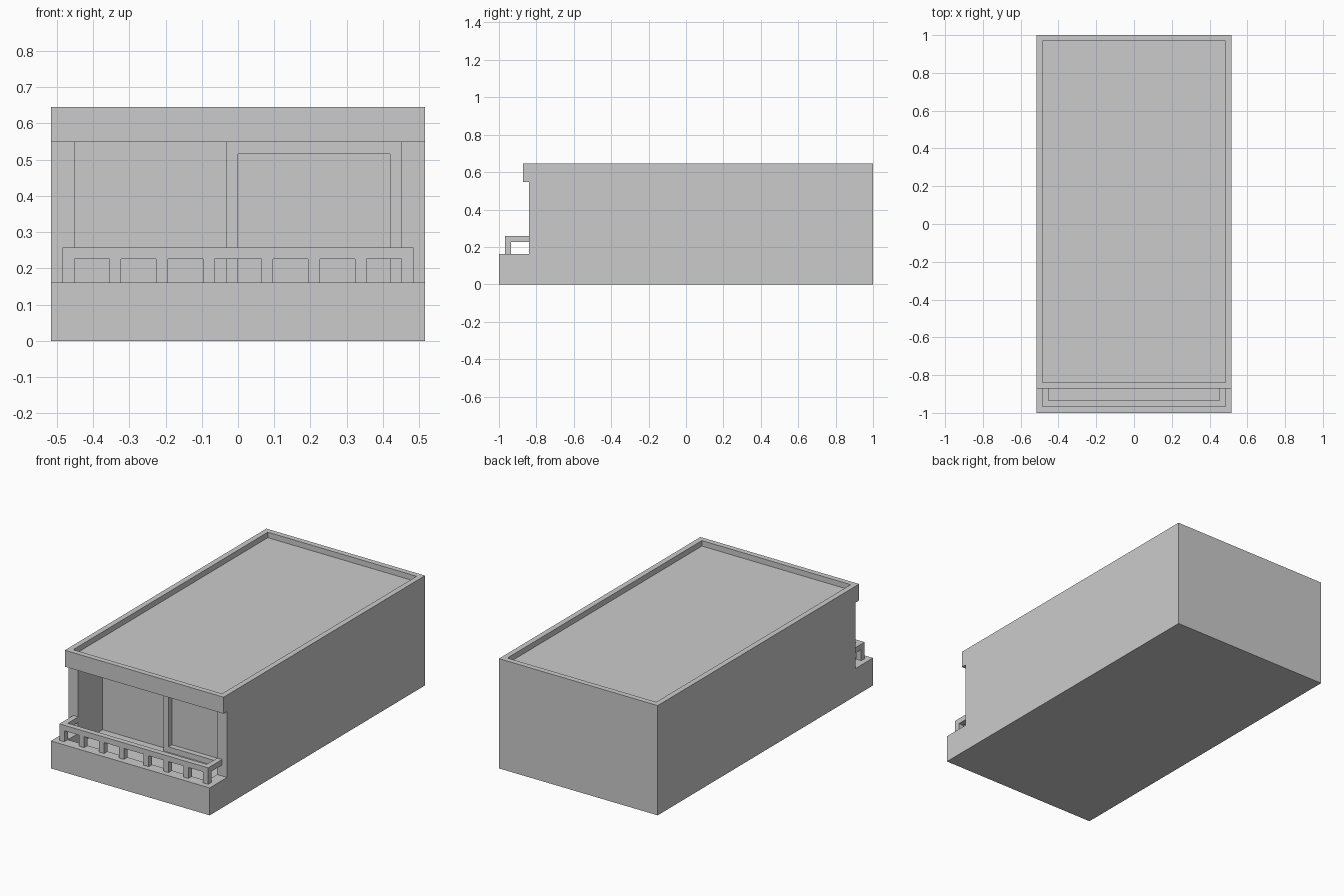
import bpy
import bmesh

old = bpy.data.objects.get("Cube")
if old:
    bpy.data.objects.remove(old, do_unlink=True)

U = 2 / 62  # building module: the block is 62 modules long

grey = bpy.data.materials.new("plain_grey")
grey.use_nodes = True
colour = (0.6, 0.6, 0.6, 1)
grey.diffuse_color = colour
grey.node_tree.nodes["Principled BSDF"].inputs["Base Color"].default_value = colour


def extrude_profile(name, points, axis, start, end):
    """Extrude a closed 2D profile along x (points are y, z) or y (points are x, z).
    Values are in modules; y counts from the front edge."""
    bm = bmesh.new()

    def place(p, d):
        x, y, z = (d, p[0], p[1]) if axis == "x" else (p[0], d, p[1])
        return (x * U, y * U - 1, z * U)

    face = bm.faces.new([bm.verts.new(place(p, start)) for p in points])
    grown = bmesh.ops.extrude_face_region(bm, geom=[face])
    shift = [(end - start) * U if axis == a else 0 for a in "xyz"]
    moved = [g for g in grown["geom"] if isinstance(g, bmesh.types.BMVert)]
    bmesh.ops.translate(bm, vec=shift, verts=moved)
    bmesh.ops.recalc_face_normals(bm, faces=bm.faces)
    mesh = bpy.data.meshes.new(name)
    bm.to_mesh(mesh)
    bm.free()
    mesh.materials.append(grey)
    obj = bpy.data.objects.new(name, mesh)
    bpy.context.collection.objects.link(obj)
    return obj


def box(name, x, y, z):
    corners = [(y[0], z[0]), (y[1], z[0]), (y[1], z[1]), (y[0], z[1])]
    return extrude_profile(name, corners, "x", *x)


def carve(target, cutter):
    mod = target.modifiers.new("cut", "BOOLEAN")
    mod.operation = "DIFFERENCE"
    mod.solver = "EXACT"
    mod.object = cutter
    cutter.hide_render = True
    bpy.context.view_layer.objects.active = target
    bpy.ops.object.modifier_apply(modifier=mod.name)
    bpy.data.objects.remove(cutter, do_unlink=True)


# House block: balcony step, front wall and overhanging roof edge
side = [(0, 0), (62, 0), (62, 20), (4, 20), (4, 17), (5, 17), (5, 5), (0, 5)]
house = extrude_profile("house_block", side, "x", -16, 16)

# Sunken balcony with covered recess, and the roof well inside its parapet
carve(house, box("balcony_cutter", (-14, 14), (2, 12), (3, 17)))
carve(house, box("roof_cutter", (-15, 15), (5, 61), (19, 22)))

# Door frame on the back wall of the recess
frame = extrude_profile("door_frame", [(-1, 3), (14, 3), (14, 17), (-1, 17)], "y", 11, 12)
carve(frame, box("door_cutter", (0, 13), (10, 13), (4, 16)))

# Balcony handrail: a U shape around the front and sides
rail = box("handrail", (-15, 15), (1, 5), (7, 8))
carve(rail, box("rail_cutter", (-14, 14), (2, 6), (6, 9)))

# Balusters, mirrored about the centre
for i, x in enumerate((2, 6, 10, 14)):
    for label, start in (("left", x), ("right", -x - 1)):
        box(f"baluster_{label}_{i + 1}", (start, start + 1), (1, 2), (5, 7))
